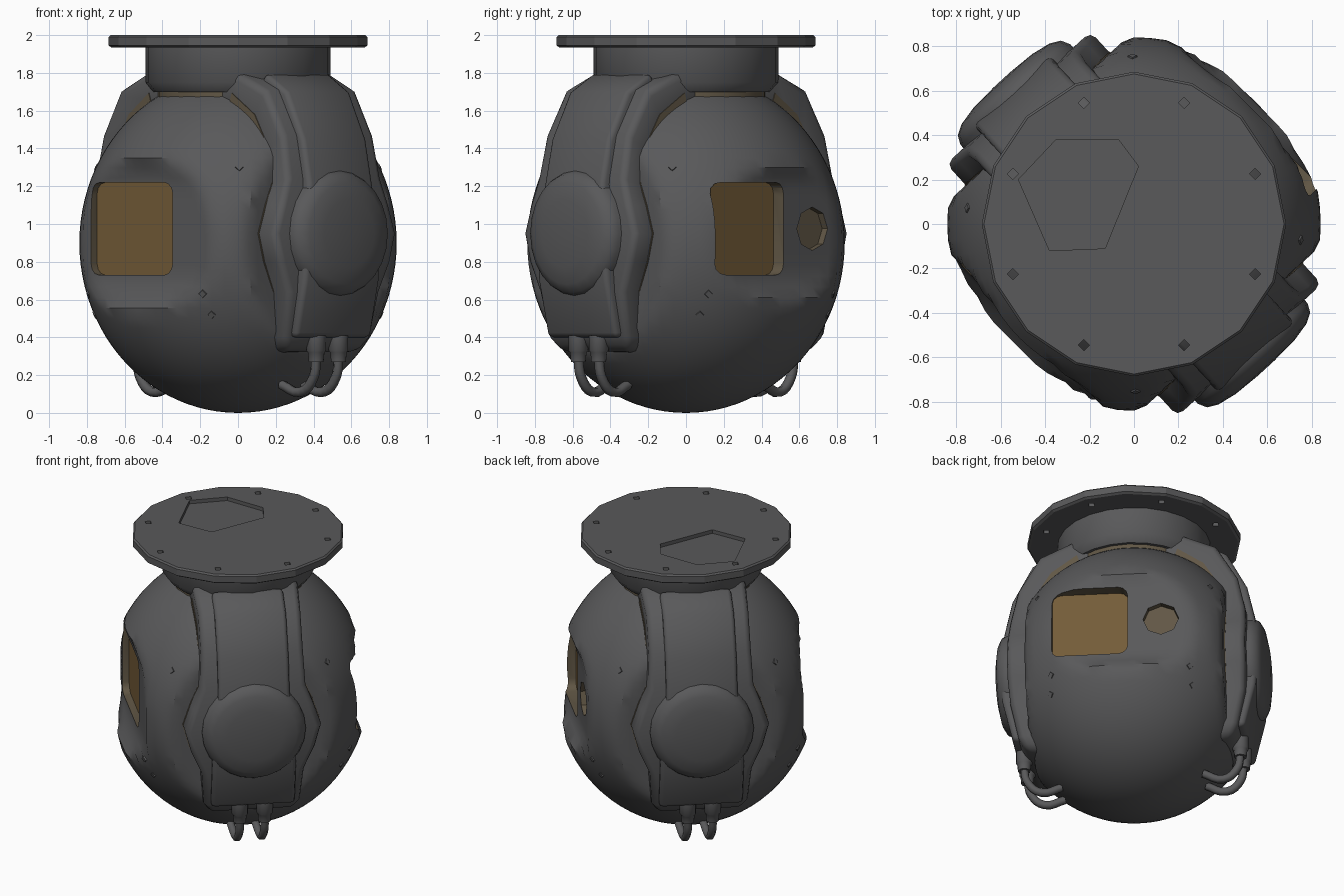
import bpy, bmesh, math
from mathutils import Matrix, Vector

cube = bpy.data.objects.get("Cube")
if cube:
    bpy.data.objects.remove(cube, do_unlink=True)


def material(name, rgb):
    m = bpy.data.materials.new(name)
    m.use_nodes = True
    m.diffuse_color = (*rgb, 1)
    m.node_tree.nodes["Principled BSDF"].inputs["Base Color"].default_value = (*rgb, 1)
    return m


GREY = material("dark grey", (0.1, 0.1, 0.103))
AMBER = material("amber glass", (0.175, 0.107, 0.04))
BROWN = material("dull brown", (0.12, 0.095, 0.06))
MATS = [GREY, AMBER, BROWN]
ARM_ANGLES = [math.radians(-47.5), math.radians(132.5)]


def finish(name, bm, mat=0, angle=0, bevel=0, smooth=40):
    bmesh.ops.recalc_face_normals(bm, faces=bm.faces)
    for f in bm.faces:
        f.material_index = mat
    mesh = bpy.data.meshes.new(name)
    bm.to_mesh(mesh)
    bm.free()
    ob = bpy.data.objects.new(name, mesh)
    bpy.context.collection.objects.link(ob)
    for m in MATS:
        mesh.materials.append(m)
    ob.rotation_euler.z = angle
    bpy.ops.object.select_all(action='DESELECT')
    ob.select_set(True)
    bpy.context.view_layer.objects.active = ob
    if bevel:
        mod = ob.modifiers.new("soft edges", 'BEVEL')
        mod.width = bevel
        mod.segments = 2
        mod.limit_method = 'ANGLE'
        mod.angle_limit = math.radians(45)
        bpy.ops.object.modifier_apply(modifier=mod.name)
    bpy.ops.object.shade_smooth_by_angle(angle=math.radians(smooth))
    return ob


def lathe(bm, profile, sides, matrix=Matrix()):
    """Closed turned solid from (radius, height) points."""
    rings = []
    for r, h in profile:
        rings.append([bm.verts.new(matrix @ Vector((
            r * math.cos(2 * math.pi * i / sides), r * math.sin(2 * math.pi * i / sides), h)))
            for i in range(sides)])
    for a, b in zip(rings, rings[1:]):
        for i in range(sides):
            j = (i + 1) % sides
            bm.faces.new((a[i], a[j], b[j], b[i]))
    bm.faces.new(rings[0])
    bm.faces.new(rings[-1])


def ribbon(stations):
    """Curved band: inner (u, z), outer (u, z) and half width at each station."""
    bm = bmesh.new()
    rings = [[bm.verts.new(p) for p in ((a, -w, b), (a, w, b), (c, w, d), (c, -w, d))]
             for a, b, c, d, w in stations]
    for a, b in zip(rings, rings[1:]):
        for i in range(4):
            j = (i + 1) % 4
            bm.faces.new((a[i], a[j], b[j], b[i]))
    bm.faces.new(rings[0])
    bm.faces.new(rings[-1])
    return bm


def carve(target, cutter):
    mod = target.modifiers.new("cut", 'BOOLEAN')
    mod.operation = 'DIFFERENCE'
    mod.solver = 'EXACT'
    mod.object = cutter
    bpy.context.view_layer.update()
    bpy.ops.object.select_all(action='DESELECT')
    target.select_set(True)
    bpy.context.view_layer.objects.active = target
    bpy.ops.object.modifier_apply(modifier=mod.name)
    bpy.data.objects.remove(cutter, do_unlink=True)


# Sensor ball, dented around the windows and flattened under the arms
bm = bmesh.new()
bmesh.ops.create_uvsphere(bm, u_segments=72, v_segments=48, radius=1)
flats = [(math.radians(45), 0.71, 3), (math.radians(225), 0.68, 2),
         (ARM_ANGLES[0], 0.64, 0), (ARM_ANGLES[1], 0.64, 0)]
for v in bm.verts:
    v.co = Vector((v.co.x * 0.84, v.co.y * 0.84, 0.9 + v.co.z * 0.9))
    brow = max(0, abs(v.co.z - 0.975) - 0.22) ** 2
    for angle, limit, slope in flats:
        n = Vector((math.cos(angle), math.sin(angle), 0))
        v.co -= n * max(0, v.co.dot(n) - limit - brow * slope)
ball = finish("sensor_ball", bm)

# Square window recesses on both faces, round port on the back
for angle, floor, left, right in ((45, 0.635, -0.47, 0.02), (225, 0.635, -0.42, 0.19)):
    bm = bmesh.new()
    bmesh.ops.create_cube(bm, size=1, matrix=Matrix.Translation((floor + 0.25, (left + right) / 2, 0.975))
                          @ Matrix.Diagonal((0.5, right - left, 0.49, 1)))
    edges = [e for e in bm.edges if abs(e.verts[0].co.x - e.verts[1].co.x) > 0.1]
    bmesh.ops.bevel(bm, geom=edges, offset=0.06, segments=3, affect='EDGES', profile=0.5)
    carve(ball, finish("window_cutter", bm, 1, math.radians(angle)))
facing = Vector((1, 1, 0)).normalized()
for p in ball.data.polygons:
    if p.material_index == 1 and abs(p.normal.dot(facing)) < 0.9:
        p.material_index = 2
bm = bmesh.new()
lathe(bm, [(0.115, 0.67), (0.115, 1)], 8,
      Matrix.Translation((0, 0.235, 0.975)) @ Matrix.Rotation(math.pi / 2, 4, 'Y'))
carve(ball, finish("port_cutter", bm, 2, math.radians(45)))
bpy.ops.object.shade_smooth_by_angle(angle=math.radians(35))

# Neck with brown seal beneath, and mounting flange
bm = bmesh.new()
lathe(bm, [(0.45, 1.7), (0.49, 1.75), (0.49, 1.95)], 24)
finish("neck", bm)
bm = bmesh.new()
lathe(bm, [(0.43, 1.6), (0.43, 1.75)], 24)
finish("neck_seal", bm, 2)
bm = bmesh.new()
lathe(bm, [(0.67, 1.935), (0.685, 1.945), (0.685, 1.99), (0.675, 2)], 16)
flange = finish("mounting_flange", bm, smooth=10)

# Shallow polygon pocket in the flange top
bm = bmesh.new()
outline = [(-0.35, 0.38), (-0.07, 0.38), (0.02, 0.26), (-0.13, -0.11), (-0.38, -0.12), (-0.52, 0.2)]
base = bm.faces.new([bm.verts.new((x, y, 1.975)) for x, y in outline])
top = bmesh.ops.extrude_face_region(bm, geom=[base])["geom"]
bmesh.ops.translate(bm, verts=[g for g in top if isinstance(g, bmesh.types.BMVert)], vec=(0, 0, 0.1))
carve(flange, finish("pocket_cutter", bm))

# Flange bolt holes
bm = bmesh.new()
for i in range(8):
    a = math.radians(22.5 + 45 * i)
    lathe(bm, [(0.025, 1.9), (0.025, 2.1)], 4,
          Matrix.Translation((0.59 * math.cos(a), 0.59 * math.sin(a), 0)))
carve(flange, finish("bolt_hole_cutter", bm))
bpy.ops.object.shade_smooth_by_angle(angle=math.radians(10))

yoke = [(0, 1.7, 0, 1.78, 0.36), (0.3, 1.62, 0.36, 1.8, 0.34), (0.44, 1.49, 0.57, 1.71, 0.33),
        (0.53, 1.35, 0.71, 1.47, 0.33), (0.56, 1.2, 0.76, 1.24, 0.34), (0.56, 1.1, 0.77, 1.1, 0.39),
        (0.56, 0.95, 0.77, 0.95, 0.44), (0.56, 0.8, 0.77, 0.8, 0.4), (0.56, 0.64, 0.76, 0.64, 0.33),
        (0.54, 0.4, 0.71, 0.4, 0.31), (0.53, 0.31, 0.67, 0.33, 0.26)]
cover = [(0.4, 1.7, 0.46, 1.8, 0.23), (0.5, 1.6, 0.63, 1.7, 0.23), (0.64, 1.4, 0.76, 1.45, 0.23),
         (0.7, 1.2, 0.81, 1.22, 0.23), (0.72, 0.95, 0.84, 0.95, 0.26), (0.7, 0.7, 0.82, 0.7, 0.27),
         (0.64, 0.4, 0.75, 0.4, 0.27)]
# Thin brown strip between yoke and ball
liner = [(a, b, a + (c - a) * 0.41, b + (d - b) * 0.41, w + 0.004) for a, b, c, d, w in yoke[1:9]]

for side, angle in zip(("front", "back"), ARM_ANGLES):
    finish(side + "_yoke_arm", ribbon(yoke), 0, angle, 0.035, 50)
    finish(side + "_yoke_liner", ribbon(liner), 2, angle)
    finish(side + "_arm_cover", ribbon(cover), 0, angle, 0.025, 50)

    # Round pivot housing
    bm = bmesh.new()
    lathe(bm, [(0.335, 0.7), (0.335, 0.79), (0.315, 0.83), (0.27, 0.855), (0.18, 0.873), (0.05, 0.88)], 24,
          Matrix.Translation((0, 0, 0.95)) @ Matrix.Rotation(math.pi / 2, 4, 'Y'))
    finish(side + "_pivot_housing", bm, 0, angle, smooth=60)

    # Cable connectors and bent cables
    bm = bmesh.new()
    for v in (-0.08, 0.08):
        lathe(bm, [(0.04, 0.27), (0.045, 0.32), (0.053, 0.33), (0.053, 0.41)], 12,
              Matrix.Translation((0.7, v, 0)))
    finish(side + "_connectors", bm, 0, angle)
    for label, v in (("right", -0.08), ("left", 0.08)):
        curve = bpy.data.curves.new(side + "_cable", 'CURVE')
        curve.dimensions = '3D'
        curve.bevel_depth = 0.027
        curve.bevel_resolution = 1
        curve.resolution_u = 4
        curve.materials.append(GREY)
        path = [(0.7, v, 0.29), (0.68, v, 0.19), (0.59, v - 0.01, 0.11), (0.46, v - 0.03, 0.15)]
        spline = curve.splines.new('BEZIER')
        spline.bezier_points.add(len(path) - 1)
        for p, co in zip(spline.bezier_points, path):
            p.co = co
            p.handle_left_type = p.handle_right_type = 'AUTO'
        cable = bpy.data.objects.new(side + "_cable_" + label, curve)
        cable.rotation_euler.z = angle
        bpy.context.collection.objects.link(cable)

    # Small studs on the ball beside the arm
    bm = bmesh.new()
    for az, z in ((42, 1.3), (56, 0.63), (53, 0.52)):
        for s in (-1, 1):
            a = math.radians(az * s)
            r = 0.84 * math.sqrt(1 - ((z - 0.9) / 0.9) ** 2)
            n = Vector((math.cos(a) * r / 0.7, math.sin(a) * r / 0.7, (z - 0.9) / 0.81)).normalized()
            m = Matrix.Translation((r * math.cos(a), r * math.sin(a), z))
            lathe(bm, [(0.03, -0.03), (0.02, 0.006)], 4, m @ n.to_track_quat('Z', 'Y').to_matrix().to_4x4())
    finish(side + "_ball_studs", bm, 0, angle)
